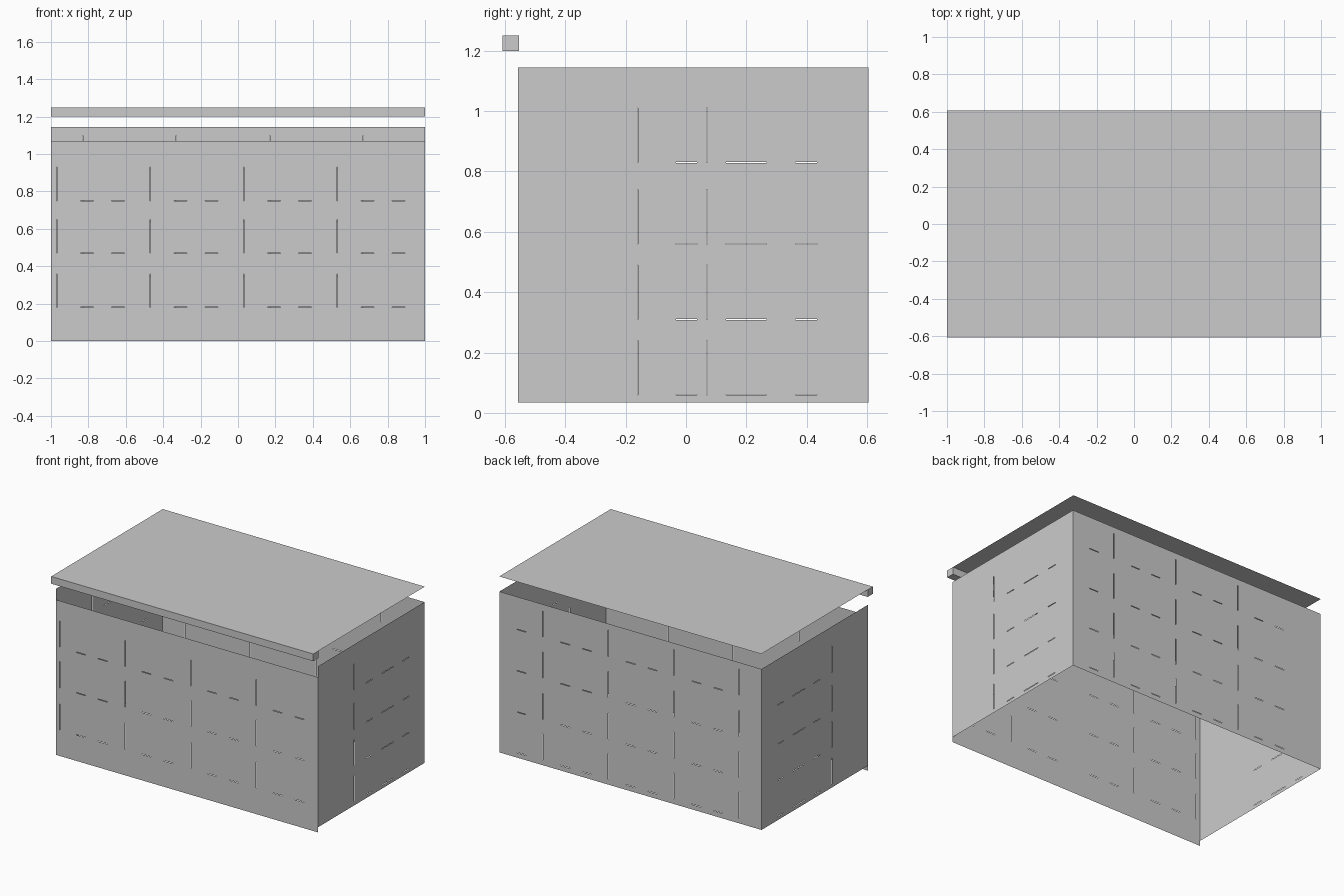
import bpy, bmesh

old = bpy.data.objects.get("Cube")
if old:
    bpy.data.objects.remove(old, do_unlink=True)

grey = bpy.data.materials.new("light_grey")
grey.use_nodes = True
grey.diffuse_color = (0.6, 0.6, 0.6, 1)
grey.node_tree.nodes["Principled BSDF"].inputs["Base Color"].default_value = (0.6, 0.6, 0.6, 1)

FRONT, BACK, LID = -0.557, 0.605, 0.608
SLIT = 0.0015


def finish(name, bm):
    mesh = bpy.data.meshes.new(name)
    bm.to_mesh(mesh)
    bm.free()
    mesh.materials.append(grey)
    obj = bpy.data.objects.new(name, mesh)
    bpy.context.collection.objects.link(obj)
    return obj


def inside(value, spans):
    return any(a < value < b for a, b in spans)


def wall(name, place, u0, u1, z0, z1, columns, rows, flip=False):
    """Flat panel with hairline upright slits and short level slits."""
    ups = [(c - SLIT, c + SLIT) for c in columns]
    strokes = [(r, r + 0.18) for r in rows]
    levels = [(r - SLIT, r + SLIT) for r in rows]
    dashes = [(c + k / 6 - 0.04, c + k / 6 + 0.03)
              for c in columns for k in (1, 2) if u0 < c + k / 6 - 0.05 and c + k / 6 + 0.05 < u1]
    us = sorted({u0, u1, *(v for s in ups + dashes for v in s)})
    zs = sorted({z0, z1, *(v for s in strokes + levels for v in s)})
    bm = bmesh.new()
    grid = [[bm.verts.new(place(u, z)) for z in zs] for u in us]
    for i in range(len(us) - 1):
        for j in range(len(zs) - 1):
            u, z = (us[i] + us[i + 1]) / 2, (zs[j] + zs[j + 1]) / 2
            if inside(u, ups) and inside(z, strokes):
                continue
            if inside(u, dashes) and inside(z, levels):
                continue
            quad = [grid[i][j], grid[i + 1][j], grid[i + 1][j + 1], grid[i][j + 1]]
            bm.faces.new(quad[::-1] if flip else quad)
    finish(name, bm)


# Four upright panels, the front one set lower
wall("front_panel", lambda u, z: (u, FRONT, z), -1, 1, 0, 1.07,
     [-0.97, -0.47, 0.03, 0.53], [0.18, 0.47, 0.75])
wall("back_panel", lambda u, z: (u, BACK, z), -1, 1, 0.035, 1.145,
     [-0.83, -0.33, 0.17, 0.67], [0.07, 0.35, 0.635, 0.92], True)
for side, name in ((1, "left_panel"), (-1, "right_panel")):
    wall(name, lambda u, z: (side, u, z), FRONT, BACK, 0.035, 1.145,
         [-0.16, 0.07], [0.06, 0.31, 0.56, 0.83], side < 0)

# Raised flat lid
bm = bmesh.new()
bm.faces.new([bm.verts.new((x, y, 1.25))
              for x, y in ((-1, -LID), (1, -LID), (1, LID), (-1, LID))])
finish("lid", bm)

# Lip under the front edge of the lid, closed above by the lid itself
bm = bmesh.new()
bmesh.ops.create_cube(bm, size=1)
bmesh.ops.delete(bm, geom=[f for f in bm.faces if f.normal.z > 0.5], context="FACES_ONLY")
for v in bm.verts:
    v.co = (v.co.x * 2, -LID + (v.co.y + 0.5) * 0.055, 1.2 + (v.co.z + 0.5) * 0.05)
finish("lid_front_lip", bm)
